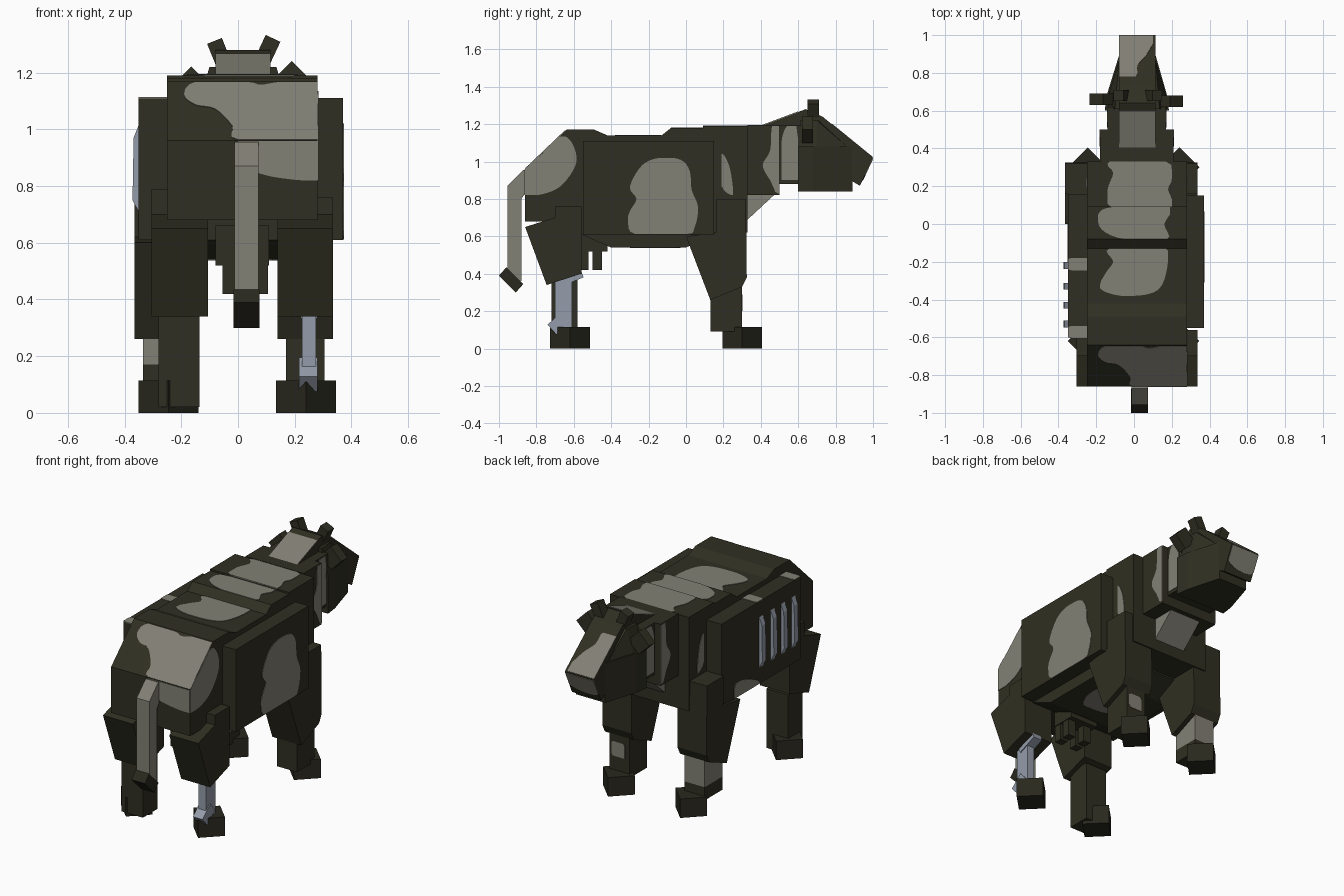
import bpy, bmesh, math
from mathutils import Vector, Matrix

cube = bpy.data.objects.get("Cube")
if cube:
    bpy.data.objects.remove(cube, do_unlink=True)


def material(name, rgb):
    m = bpy.data.materials.new(name)
    m.diffuse_color = (*rgb, 1)
    m.use_nodes = True
    m.node_tree.nodes["Principled BSDF"].inputs["Base Color"].default_value = (*rgb, 1)
    return m


HIDE = material("dark hide", (0.029, 0.028, 0.016))
PALE = material("pale patch", (0.225, 0.218, 0.178))
HOOF = material("hoof", (0.022, 0.021, 0.013))
BONE = material("bone", (0.30, 0.335, 0.40))


def finish(name, bm, mat):
    bmesh.ops.recalc_face_normals(bm, faces=bm.faces)
    me = bpy.data.meshes.new(name)
    bm.to_mesh(me)
    bm.free()
    me.materials.append(mat)
    ob = bpy.data.objects.new(name, me)
    bpy.context.collection.objects.link(ob)
    return ob


def box(name, x, y, z, mat=HIDE, turn=0, axis='Y'):
    """Box from ranges, optionally turned in degrees about its own centre."""
    bm = bmesh.new()
    bmesh.ops.create_cube(bm, size=1)
    size = Vector((x[1] - x[0], y[1] - y[0], z[1] - z[0]))
    mid = Vector((sum(x), sum(y), sum(z))) / 2
    bm.transform(Matrix.Translation(mid) @ Matrix.Rotation(math.radians(turn), 4, axis)
                 @ Matrix.Diagonal((*size, 1)))
    return finish(name, bm, mat)


def solid(name, base, offset, mat):
    """Flat outline pushed along an offset."""
    bm = bmesh.new()
    face = bm.faces.new([bm.verts.new(p) for p in base])
    new = bmesh.ops.extrude_face_region(bm, geom=[face])["geom"]
    bmesh.ops.translate(bm, vec=offset, verts=[g for g in new if isinstance(g, bmesh.types.BMVert)])
    # keep the starting cap so the solid is closed
    if face not in bm.faces[:]:
        bmesh.ops.holes_fill(bm, edges=[e for e in bm.edges if e.is_boundary])
    return finish(name, bm, mat)


def prism(name, yz, x0, x1, mat=HIDE):
    return solid(name, [(x0, y, z) for y, z in yz], Vector((x1 - x0, 0, 0)), mat)


def patch(name, pts, place, normal, mat=PALE):
    """Thin plate with a rounded outline, kept inside the extent of its points."""
    n = len(pts)
    lo = [min(p[i] for p in pts) for i in (0, 1)]
    hi = [max(p[i] for p in pts) for i in (0, 1)]
    out = []
    for k in range(n):
        a, b, c, d = (Vector(pts[(k + j) % n]) for j in (-1, 0, 1, 2))
        for s in range(4):
            t = s / 4
            p = 0.5 * (2 * b + (c - a) * t + (2 * a - 5 * b + 4 * c - d) * t * t
                       + (3 * b - a - 3 * c + d) * t ** 3)
            out.append([min(max(p[i], lo[i]), hi[i]) for i in (0, 1)])
    nrm = Vector(normal).normalized()
    return solid(name, [Vector(place(u, v)) - nrm * 0.002 for u, v in out], nrm * 0.005, mat)


def side_patch(name, x, pts):
    patch(name, pts, lambda u, v: (x, u, v), (1 if x > 0.015 else -1, 0, 0))


def top_patch(name, z, pts, sign=1):
    patch(name, pts, lambda u, v: (u, v, z), (0, 0, sign))


# Torso
L, R = -0.25, 0.28
prism("rump", [(-0.86, 0.68), (-0.86, 0.96), (-0.64, 1.17), (-0.49, 1.17), (-0.42, 1.14), (-0.42, 0.68)], L, R)
prism("barrel", [(-0.56, 0.61), (-0.40, 0.54), (0.0, 0.54), (0.15, 0.61), (0.15, 1.18),
                 (-0.08, 1.18), (-0.13, 1.14), (-0.56, 1.14)], L, R)
box("chest", (L, R), (0.09, 0.33), (0.62, 1.19))
box("right_flank", (R, 0.37), (-0.55, 0.15), (0.61, 1.11))
box("left_flank", (-0.35, L), (-0.60, 0.16), (0.61, 1.11))

# Exposed ribs
for i, y in enumerate((-0.22, -0.33, -0.43, -0.53)):
    rib = [(-0.34, 1.04), (-0.368, 0.97), (-0.372, 0.75), (-0.34, 0.69)]
    solid(f"rib_{i + 1}", [(x, y - 0.018, z) for x, z in rib], Vector((0, 0.036, 0)), BONE)

# Neck and head
box("neck_base", (-0.18, 0.21), (0.33, 0.50), (0.82, 1.195))
box("neck", (-0.14, 0.17), (0.50, 0.62), (0.88, 1.195))
prism("dewlap", [(0.33, 0.69), (0.47, 0.82), (0.33, 0.83)], -0.09, 0.12, PALE)
prism("muzzle", [(0.40, 1.0), (0.40, 1.19), (0.64, 1.28), (0.73, 1.24), (1.0, 1.02),
                 (0.93, 0.87), (0.88, 0.90), (0.60, 0.90)], -0.08, 0.115)
jaw = [(-0.155, 0.60), (0.185, 0.60), (0.175, 0.68), (0.115, 0.89), (-0.08, 0.89), (-0.145, 0.68)]
solid("jaw", [(x, y, 0.84) for x, y in jaw], Vector((0, 0, 0.24)), HIDE)
brow = [(-0.14, 0.61), (0.175, 0.61), (0.165, 0.70), (0.115, 0.86), (-0.08, 0.86), (-0.13, 0.70)]
bm = bmesh.new()
low = [bm.verts.new((x, y, 1.08)) for x, y in brow]
top = [bm.verts.new((0.017 + (x - 0.017) * 0.75, min(y, 0.72), 1.22)) for x, y in brow]
bmesh.ops.convex_hull(bm, input=low + top)
finish("brow", bm, HIDE)
box("left_ear", (-0.215, -0.115), (0.63, 0.69), (1.10, 1.20), HIDE, 45)
box("right_ear", (0.14, 0.24), (0.62, 0.68), (1.12, 1.22), HIDE, 45)
box("left_horn", (-0.093, -0.037), (0.65, 0.71), (1.22, 1.315), HIDE, -22)
box("right_horn", (0.075, 0.132), (0.65, 0.71), (1.23, 1.325), HIDE, 25)

# Front legs
shoulder = [(0.16, 0.80), (0.32, 0.80), (0.325, 0.38), (0.30, 0.33), (0.13, 0.26), (0.0, 0.60), (0.16, 0.62)]
for side, x0, x1 in (("left", -0.365, -0.17), ("right", 0.14, 0.335)):
    prism(f"{side}_shoulder", shoulder, x0, x1)
    a, b = x0 + 0.03, x1 - 0.03
    box(f"{side}_foreleg", (a, b), (0.13, 0.30), (0.17 if side == "left" else 0.09, 0.36),
        PALE if side == "left" else HIDE)
box("left_pastern", (-0.335, -0.20), (0.13, 0.30), (0.09, 0.17))
patch("foreleg_patch", [(0.2, 0.20), (0.28, 0.20), (0.29, 0.28), (0.21, 0.29)],
      lambda u, v: (u, 0.30, v), (0, 1, 0))

# Hind legs
thigh = [(-0.86, 0.65), (-0.70, 0.70), (-0.56, 0.70), (-0.56, 0.40), (-0.745, 0.34)]
for side, x0, x1, z1 in (("left", -0.305, -0.105, 0.79), ("right", 0.14, 0.335, 0.76)):
    prism(f"{side}_thigh", thigh, x0, x1)
    box(f"{side}_hip", (x0, x1), (-0.70, -0.56), (0.43, z1))
box("left_hind_shank", (-0.28, -0.135), (-0.72, -0.58), (0.02, 0.38))

# Bare bone on the right hind leg
box("shin_bone", (0.225, 0.275), (-0.70, -0.61), (0.10, 0.39), BONE)
box("knee_bone", (0.22, 0.28), (-0.68, -0.55), (0.355, 0.395), BONE, 22, 'X')
box("ankle_bone", (0.215, 0.28), (-0.73, -0.63), (0.10, 0.17), BONE, 42, 'X')

# Hooves, set corner first
for name, x, y in (("left_front", -0.245, 0.30), ("right_front", 0.24, 0.30),
                   ("left_hind", -0.245, -0.62), ("right_hind", 0.24, -0.62)):
    h = 0.075
    box(f"{name}_hoof", (x - h, x + h), (y - h, y + h), (0, 0.115), HOOF, 45, 'Z')

# Udder
box("udder", (-0.08, 0.11), (-0.57, -0.42), (0.52, 0.66))
for i, (x, y) in enumerate(((-0.03, -0.475), (0.08, -0.475), (-0.03, -0.545), (0.08, -0.545))):
    box(f"teat_{i + 1}", (x - 0.025, x + 0.025), (y - 0.025, y + 0.025), (0.42, 0.54))

# Tail
prism("tail", [(-0.84, 0.95), (-0.87, 0.955), (-0.955, 0.87), (-0.955, 0.40), (-0.88, 0.36),
               (-0.88, 0.80), (-0.84, 0.86)], -0.012, 0.073, PALE)
prism("tail_tip", [(-1.0, 0.39), (-0.96, 0.435), (-0.87, 0.345), (-0.91, 0.30)], -0.015, 0.075, HOOF)

# Flank, hip and neck patches
side_patch("right_flank_patch", 0.37, [
    (-0.14, 1.02), (-0.03, 1.01), (0.02, 0.95), (0.03, 0.85), (0.065, 0.755), (0.045, 0.645), (0, 0.612),
    (-0.27, 0.612), (-0.31, 0.68), (-0.3, 0.735), (-0.265, 0.80), (-0.3, 0.865), (-0.235, 0.98)])
side_patch("left_flank_patch", -0.35, [(-0.20, 0.612), (0.04, 0.612), (0.02, 0.70), (-0.06, 0.69), (-0.14, 0.66)])
side_patch("hip_patch", R, [
    (-0.86, 0.82), (-0.86, 0.955), (-0.77, 1.04), (-0.67, 1.135), (-0.61, 1.10), (-0.585, 1.0),
    (-0.64, 0.90), (-0.72, 0.84)])
for side, chest, base, neck in (("right", R, 0.21, 0.17), ("left", L, -0.18, -0.14)):
    side_patch(f"{side}_chest_patch", chest, [(0.19, 1.04), (0.23, 0.98), (0.25, 0.87), (0.25, 0.82), (0.19, 0.87)])
    side_patch(f"{side}_neck_base_patch", base, [(0.46, 1.19), (0.50, 1.19), (0.50, 0.83), (0.45, 0.90),
                                                 (0.41, 0.98), (0.45, 1.06)])
    side_patch(f"{side}_neck_patch", neck, [(0.54, 1.19), (0.59, 1.19), (0.60, 0.90), (0.51, 0.90), (0.51, 1.1)])

# Back and belly patches
top_patch("withers_patch", 1.19, [(-0.13, 0.33), (0.17, 0.33), (0.20, 0.24), (0.18, 0.18), (0.20, 0.09),
                                  (-0.12, 0.09), (-0.14, 0.18), (-0.11, 0.27)])
top_patch("mid_back_patch", 1.18, [(-0.11, 0.09), (0.19, 0.09), (0.16, 0.0), (0.175, -0.08), (-0.05, -0.08),
                                   (-0.17, -0.03), (-0.19, 0.05)])
top_patch("loin_patch", 1.14, [(-0.13, -0.13), (0.17, -0.13), (0.18, -0.2), (0.15, -0.32), (0.08, -0.37),
                               (-0.07, -0.38), (-0.18, -0.34), (-0.15, -0.26), (-0.11, -0.20)])
top_patch("belly_patch", 0.54, [(-0.12, -0.05), (0.12, -0.03), (0.18, -0.15), (0.12, -0.3), (-0.05, -0.28),
                                (-0.16, -0.2)], -1)
for i, y in enumerate((-0.215, -0.575)):
    top_patch(f"flank_top_patch_{i + 1}", 1.11, [(-0.35, y - 0.025), (L, y - 0.03), (L, y + 0.035), (-0.35, y + 0.03)])

# Rump patches on the slope and the upright rear
patch("rump_slope_patch", [
    (-0.15, 1.165), (-0.19, 1.12), (-0.15, 1.085), (-0.08, 1.07), (-0.02, 1.01), (0.0, 0.962),
    (0.28, 0.962), (0.28, 1.165), (0.15, 1.165), (0.08, 1.155), (0.03, 1.165)],
    lambda u, v: (u, -0.86 + (v - 0.96) * 0.22 / 0.21, v), (0, -0.21, 0.22))
patch("rump_rear_patch", [(0.0, 0.958), (0.28, 0.958), (0.28, 0.82), (0.2, 0.822), (0.09, 0.84), (0.01, 0.88)],
      lambda u, v: (u, -0.86, v), (0, -1, 0))

# Face patches
patch("crest_patch", [(-0.08, 0.40), (0.115, 0.40), (0.115, 0.60), (-0.08, 0.60)],
      lambda u, v: (u, v, 1.19 + (v - 0.40) * 0.375), (0, -0.09, 0.24))
patch("face_patch", [(-0.08, 0.78), (0.01, 0.78), (0.02, 0.84), (0.07, 0.90), (0.10, 0.995), (-0.08, 0.995)],
      lambda u, v: (u, v, 1.02 + (1.0 - v) * 0.22 / 0.27), (0, 0.22, 0.27))
patch("nose_patch", [(-0.08, 1.015), (0.11, 1.015), (0.11, 0.93), (0.0, 0.90), (-0.08, 0.92)],
      lambda u, v: (u, 1.0 - (1.02 - v) * 0.07 / 0.15, v), (0, 0.15, -0.07))
